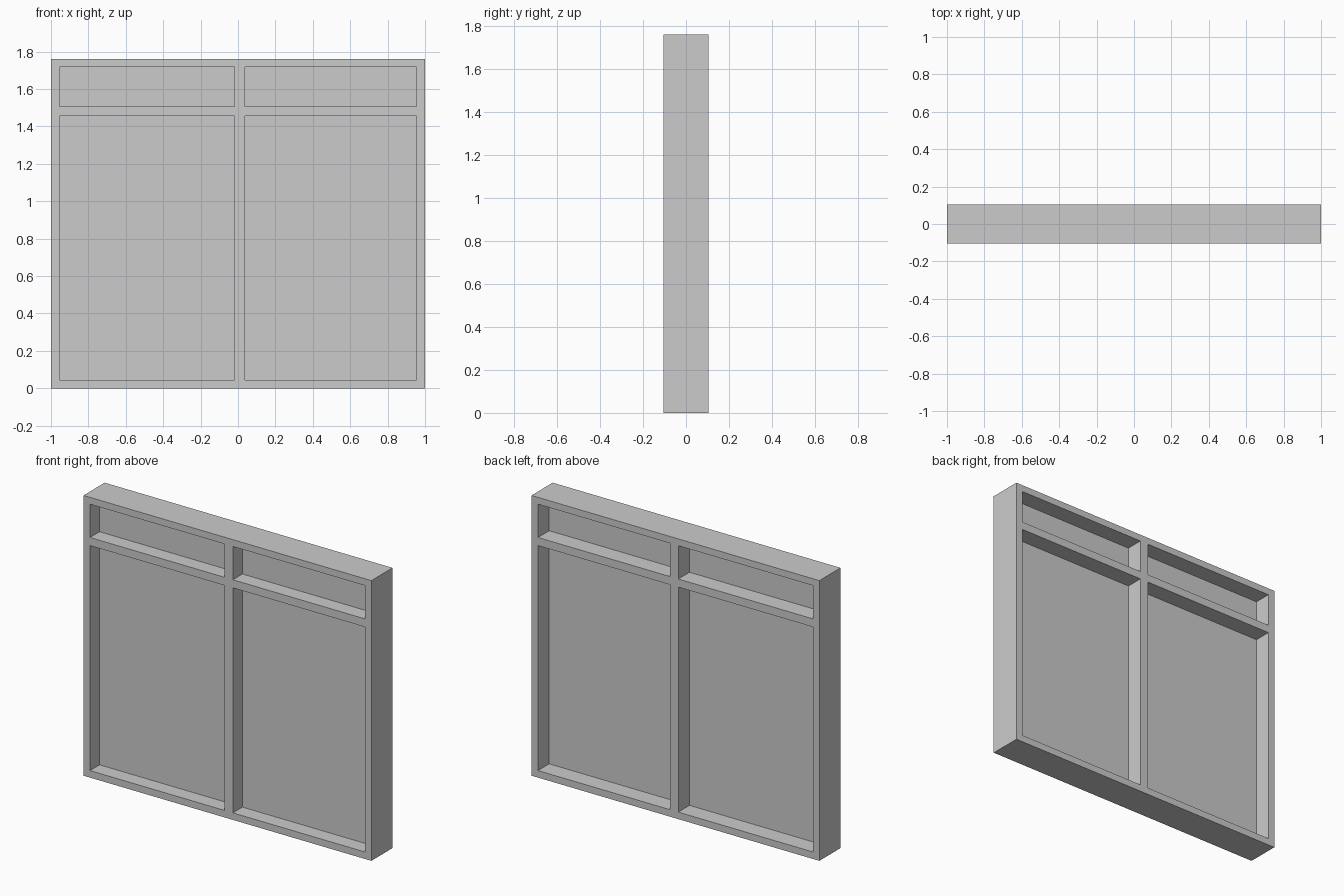
import bpy
import bmesh

old = bpy.data.objects.get("Cube")
if old:
    bpy.data.objects.remove(old, do_unlink=True)

GREY = (0.6, 0.6, 0.6, 1.0)
grey = bpy.data.materials.new("light_grey")
grey.use_nodes = True
grey.diffuse_color = GREY
grey.node_tree.nodes["Principled BSDF"].inputs["Base Color"].default_value = GREY

# Edges of the frame bars; every odd column and row is an opening
XS = [-1.0, -0.955, -0.02, 0.038, 0.955, 1.0]
ZS = [0.0, 0.044, 1.457, 1.508, 1.717, 1.76]
DEPTH = 0.21
PANE_Y = -0.008
PANE_THICKNESS = 0.004


def is_opening(col, row):
    return col % 2 == 1 and row % 2 == 1


def make_slab(name, cells, y, thickness):
    """Join grid cells into one flat sheet and thicken it about y."""
    bm = bmesh.new()
    verts = {}

    def corner(col, row):
        if (col, row) not in verts:
            verts[col, row] = bm.verts.new((XS[col], 0, ZS[row]))
        return verts[col, row]

    for col, row in cells:
        bm.faces.new((corner(col, row), corner(col + 1, row),
                      corner(col + 1, row + 1), corner(col, row + 1)))
    mesh = bpy.data.meshes.new(name)
    bm.to_mesh(mesh)
    bm.free()
    mesh.materials.append(grey)
    obj = bpy.data.objects.new(name, mesh)
    obj.location.y = y
    bpy.context.collection.objects.link(obj)
    solid = obj.modifiers.new("thickness", "SOLIDIFY")
    solid.thickness = thickness
    solid.offset = 0
    return obj


# Frame with its mullion and transom
all_cells = [(c, r) for c in range(len(XS) - 1) for r in range(len(ZS) - 1)]
make_slab("window_frame", [c for c in all_cells if not is_opening(*c)], 0, DEPTH)

# Thin panes set near the middle of the frame depth
pane_names = {(1, 1): "lower_right_pane", (3, 1): "lower_left_pane",
              (1, 3): "upper_right_pane", (3, 3): "upper_left_pane"}
for cell, name in pane_names.items():
    make_slab(name, [cell], PANE_Y, PANE_THICKNESS)
